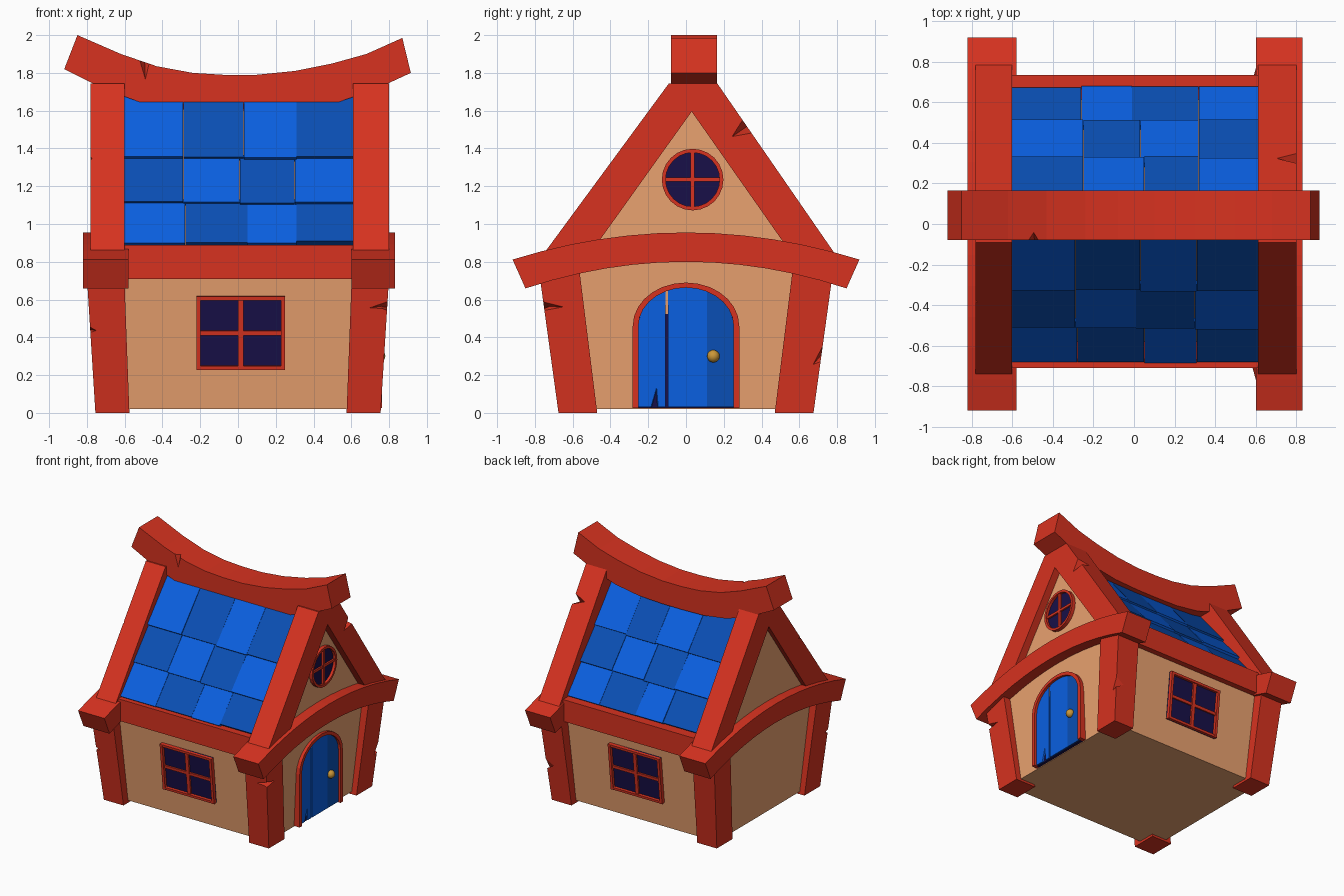
import bpy, bmesh, math, random
from mathutils import Matrix

if "Cube" in bpy.data.objects:
    bpy.data.objects.remove(bpy.data.objects["Cube"])

random.seed(4)


def material(name, rgb):
    m = bpy.data.materials.new(name)
    m.diffuse_color = (*rgb, 1)
    m.use_nodes = True
    m.node_tree.nodes["Principled BSDF"].inputs["Base Color"].default_value = m.diffuse_color
    return m


RED = material("red_timber", (0.68, 0.032, 0.014))
TAN = material("plaster", (0.82, 0.36, 0.16))
BLUE = material("blue_light", (0.003, 0.115, 0.75))
NAVY = material("blue_dark", (0.003, 0.078, 0.46))
GLASS = material("dark_glass", (0.009, 0.005, 0.065))
GOLD = material("brass", (0.60, 0.31, 0.04))


def build(name, verts, faces, mat):
    me = bpy.data.meshes.new(name)
    me.from_pydata(verts, [], faces)
    bm = bmesh.new()
    bm.from_mesh(me)
    bmesh.ops.recalc_face_normals(bm, faces=bm.faces)
    bm.to_mesh(me)
    bm.free()
    ob = bpy.data.objects.new(name, me)
    bpy.context.collection.objects.link(ob)
    me.materials.append(mat)
    return ob


def at(axis, p, w):
    return (w, p[0], p[1]) if axis == 'x' else (p[0], w, p[1])


def prism(name, poly, axis, lo, hi, mat):
    """Extrude a side-view polygon along x or y."""
    n = len(poly)
    verts = [at(axis, p, lo) for p in poly] + [at(axis, p, hi) for p in poly]
    faces = [list(range(n)), list(range(n, 2 * n))]
    faces += [(i, (i + 1) % n, (i + 1) % n + n, i + n) for i in range(n)]
    return build(name, verts, faces, mat)


def ribbon(name, outer, inner, axis, lo, hi, mat, closed=False):
    """Rectangular beam following an outer and an inner line."""
    n = len(outer)
    verts = []
    for o, i in zip(outer, inner):
        verts += [at(axis, o, lo), at(axis, o, hi), at(axis, i, hi), at(axis, i, lo)]
    faces = []
    for k in range(n if closed else n - 1):
        a, b = 4 * k, 4 * ((k + 1) % n)
        faces += [(a + j, a + (j + 1) % 4, b + (j + 1) % 4, b + j) for j in range(4)]
    if not closed:
        faces += [(0, 1, 2, 3), tuple(range(4 * n - 4, 4 * n))]
    return build(name, verts, faces, mat)


def taper(name, low, high, z0, z1, mat):
    """Box from rectangle low to rectangle high, each (x0, x1, y0, y1)."""
    verts = [(r[i], r[j], z) for r, z in ((low, z0), (high, z1))
             for i, j in ((0, 2), (1, 2), (1, 3), (0, 3))]
    return build(name, verts, [(0, 1, 2, 3), (4, 5, 6, 7), (0, 1, 5, 4), (1, 2, 6, 5),
                               (2, 3, 7, 6), (3, 0, 4, 7)], mat)


def box(name, x0, x1, y0, y1, z0, z1, mat):
    return taper(name, (x0, x1, y0, y1), (x0, x1, y0, y1), z0, z1, mat)


def notch(ob, tri, axis, surface, deep):
    """Chip a wedge out of a timber, deepest between the first two points."""
    mid = [(tri[0][i] + tri[1][i]) / 2 for i in (0, 1)]
    cut = build("chip_cutter", [at(axis, p, surface) for p in tri] + [at(axis, mid, deep)],
                [(0, 1, 2), (0, 1, 3), (1, 2, 3), (2, 0, 3)], RED)
    cut.hide_render = True
    mod = ob.modifiers.new("chip", 'BOOLEAN')
    mod.operation, mod.solver, mod.object = 'DIFFERENCE', 'EXACT', cut
    bpy.context.view_layer.objects.active = ob
    bpy.ops.object.modifier_apply(modifier=mod.name)
    bpy.data.objects.remove(cut)


# Plaster walls, roof core and gables
taper("walls", (-0.71, 0.71, -0.615, 0.615), (-0.745, 0.745, -0.70, 0.70), 0.02, 0.82, TAN)
prism("gable", [(-0.65, 0.80), (0.68, 0.80), (0.035, 1.66)], 'x', -0.74, 0.74, TAN)

# Flared corner posts
posts = {}
for sx in (-1, 1):
    for sy in (-1, 1):
        key = ("left", "right")[sx > 0] + ("_front", "_back")[sy > 0]
        posts[key] = taper("post_" + key,
                           (sx * 0.575, sx * 0.755, sy * 0.47, sy * 0.675),
                           (sx * 0.605, sx * 0.805, sy * 0.57, sy * 0.785), 0, 0.80, RED)

# Curved tie beams and rafters on both gables
ts = [i / 6 - 1 for i in range(13)]
top = [(0.918 * t, 0.955 - 0.17 * (0.918 * t) ** 2) for t in ts]
low = [(0.85 * t, 0.80 - 0.195 * (0.85 * t) ** 2) for t in ts]
rafters = {}
for side, tie, raf in (("left", (-0.82, -0.58), (-0.78, -0.60)),
                       ("right", (0.60, 0.83), (0.61, 0.80))):
    ribbon("tie_beam_" + side, top, low, 'x', *tie, RED)
    rafters[side] = prism("rafters_" + side,
                          [(-0.77, 0.82), (-0.09, 1.745), (0.165, 1.745), (0.79, 0.84),
                           (0.56, 0.84), (0.03, 1.595), (-0.51, 0.84)], 'x', *raf, RED)

# Eave beams
box("eave_front", -0.64, 0.64, -0.71, -0.55, 0.71, 0.89, RED)
box("eave_back", -0.64, 0.64, 0.55, 0.735, 0.71, 0.89, RED)

# Sagging ridge beam
ridge = ribbon("ridge_beam",
               [(-0.85, 2.0), (-0.62, 1.90), (-0.43, 1.835), (-0.24, 1.80), (-0.08, 1.79),
                (0.1, 1.79), (0.3, 1.81), (0.5, 1.85), (0.68, 1.90), (0.87, 1.985)],
               [(-0.92, 1.82), (-0.70, 1.71), (-0.49, 1.635), (-0.28, 1.605), (-0.08, 1.60),
                (0.1, 1.60), (0.32, 1.61), (0.53, 1.645), (0.72, 1.71), (0.915, 1.80)],
               'y', -0.08, 0.165, RED)

# Roof tiles: three overlapping checkered rows per slope
steps = (0, 0.28, 0.59, 1)
slopes = (("front", (-0.675, 0.90), (-0.08, 1.66), 0,
           ((-0.28, 0.05, 0.31), (-0.29, 0.01, 0.30), (-0.29, 0.03, 0.31))),
          ("back", (0.675, 0.90), (0.085, 1.66), 1,
           ((-0.26, -0.01, 0.32), (-0.25, 0.03, 0.32), (-0.25, 0.05, 0.32))))
for side, p0, p1, flip, joints in slopes:
    dy, dz = p1[0] - p0[0], p1[1] - p0[1]
    ln = math.hypot(dy, dz)
    ny, nz = (-dz / ln, dy / ln) if dy > 0 else (dz / ln, -dy / ln)

    def on_slope(t, h):
        return (p0[0] + dy * t + ny * h, p0[1] + dz * t + nz * h)

    for r in range(3):
        cols = (-0.605, *joints[r], 0.62)
        for c in range(4):
            a = steps[r] + random.uniform(-0.008, 0.008)
            b = steps[r + 1] + 0.03
            h = random.uniform(0.002, 0.012)
            poly = [on_slope(a, h), on_slope(b, -0.010), on_slope(b, -0.035), on_slope(a, -0.025)]
            prism(f"tile_{side}_{r}_{c}", poly, 'x', cols[c] + 0.001, cols[c + 1] - 0.001,
                  NAVY if (r + c + flip) % 2 else BLUE)

# Four-pane windows leaning with the front and back walls
for side, turn in (("front", 0), ("back", math.pi)):
    M = (Matrix.Rotation(turn, 4, 'Z') @ Matrix.Translation((0.015, -0.658, 0.425))
         @ Matrix.Rotation(0.106, 4, 'X'))
    W, H = 0.235, 0.195
    parts = [("glass", -W, W, -0.008, 0.02, -H, H, GLASS),
             ("mullion", -0.015, 0.015, -0.022, 0.02, -H, H, RED),
             ("transom", -W, W, -0.020, 0.02, -0.012, 0.012, RED)]
    for s, n in ((-1, "a"), (1, "b")):
        parts.append(("jamb_" + n, *sorted((s * W, s * (W - 0.022))), -0.032, 0.02, -H, H, RED))
        parts.append(("rail_" + n, -W, W, -0.030, 0.02, *sorted((s * H, s * (H - 0.02))), RED))
    for name, *dims in parts:
        box(f"window_{side}_{name}", *dims).data.transform(M)

# Round window in the right gable
circle = [(math.cos(i * math.tau / 24), math.sin(i * math.tau / 24)) for i in range(24)]
disc = lambda r: [(0.035 + r * c, 1.235 + r * s) for c, s in circle]
ribbon("round_window_frame", disc(0.163), disc(0.143), 'x', 0.72, 0.77, RED, True)
prism("round_window_glass", disc(0.15), 'x', 0.72, 0.748, GLASS)
box("round_window_mullion", 0.73, 0.763, 0.025, 0.045, 1.09, 1.38, RED)
box("round_window_transom", 0.73, 0.761, -0.11, 0.18, 1.225, 1.245, RED)


# Arched plank door on the right side
def arch(w, h):
    arc = [math.pi * i / 14 for i in range(15)]
    return [(w, 0.025)] + [(w * math.cos(a), 0.46 + h * math.sin(a)) for a in arc] + [(-w, 0.025)]


ribbon("door_frame", arch(0.282, 0.23), arch(0.252, 0.203), 'x', 0.69, 0.762, RED)
prism("door_backing", arch(0.26, 0.21), 'x', 0.69, 0.732, GLASS)
for n, (a, b, mat) in enumerate(((-0.254, -0.108, BLUE), (-0.094, 0.11, BLUE), (0.11, 0.254, NAVY))):
    ys = [b + (a - b) * i / 8 for i in range(9)]
    poly = [(a, 0.03), (b, 0.03)]
    poly += [(y, 0.46 + 0.205 * math.sqrt(max(0, 1 - (y / 0.2545) ** 2))) for y in ys]
    plank = prism(f"door_plank_{n}", poly, 'x', 0.70, 0.742, mat)
    if n == 0:
        notch(plank, [(-0.19, 0.02), (-0.145, 0.02), (-0.155, 0.14)], 'x', 0.745, 0.68)
bpy.ops.mesh.primitive_uv_sphere_add(segments=16, ring_count=10, radius=0.033,
                                     location=(0.747, 0.145, 0.30))
knob = bpy.context.object
knob.name = "door_knob"
knob.data.materials.append(GOLD)
bpy.ops.object.shade_smooth_by_angle()

# Chips in the timber
notch(ridge, [(-0.53, 1.89), (-0.46, 1.88), (-0.49, 1.755)], 'y', -0.085, -0.03)
notch(posts["right_front"], [(-0.79, 0.60), (-0.79, 0.53), (-0.63, 0.56)], 'x', 0.80, 0.72)
notch(posts["right_front"], [(0.81, 0.60), (0.81, 0.545), (0.66, 0.55)], 'y', -0.77, -0.69)
notch(posts["right_back"], [(0.74, 0.39), (0.73, 0.27), (0.66, 0.24)], 'x', 0.79, 0.68)
notch(posts["left_front"], [(-0.80, 0.47), (-0.80, 0.41), (-0.73, 0.435)], 'y', -0.76, -0.67)
notch(rafters["right"], [(0.30, 1.555), (0.35, 1.48), (0.24, 1.46)], 'x', 0.805, 0.70)
notch(rafters["left"], [(-0.80, 1.41), (-0.80, 1.31), (-0.745, 1.33)], 'y', -0.48, -0.28)
